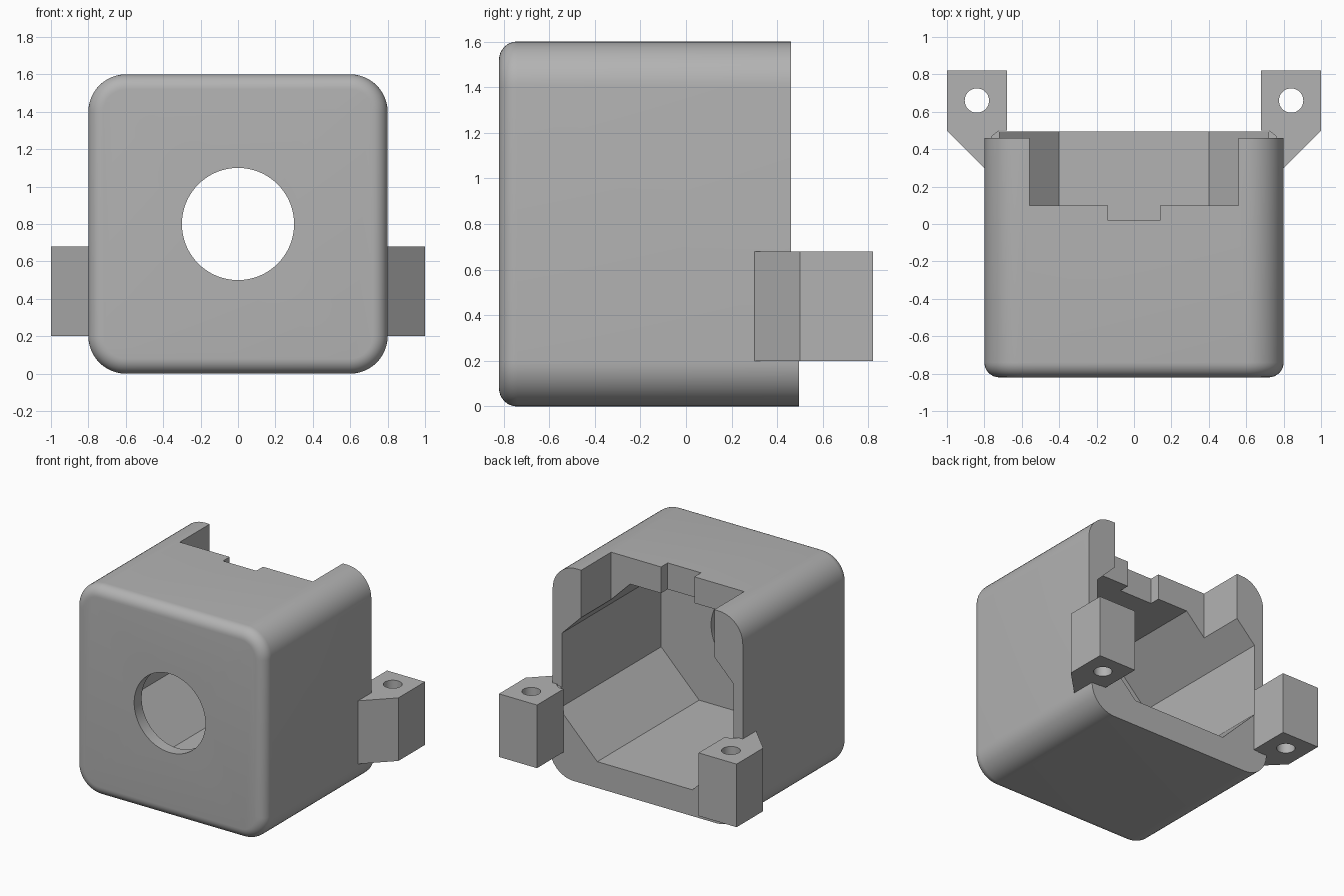
import bpy, bmesh, math
from mathutils import Matrix, Vector

if "Cube" in bpy.data.objects:
    bpy.data.objects.remove(bpy.data.objects["Cube"], do_unlink=True)

GREY = (0.45, 0.45, 0.45, 1)
mat = bpy.data.materials.new("grey plastic")
mat.use_nodes = True
mat.diffuse_color = GREY
mat.node_tree.nodes["Principled BSDF"].inputs["Base Color"].default_value = GREY


def add_object(name, bm):
    bmesh.ops.recalc_face_normals(bm, faces=bm.faces)
    mesh = bpy.data.meshes.new(name)
    bm.to_mesh(mesh)
    bm.free()
    mesh.materials.append(mat)
    ob = bpy.data.objects.new(name, mesh)
    bpy.context.collection.objects.link(ob)
    return ob


def box_mesh(lo, hi):
    lo, hi = Vector(lo), Vector(hi)
    bm = bmesh.new()
    bmesh.ops.create_cube(bm, size=1)
    bmesh.ops.scale(bm, vec=hi - lo, verts=bm.verts)
    bmesh.ops.translate(bm, vec=(lo + hi) / 2, verts=bm.verts)
    return bm


def prism(name, points, direction):
    bm = bmesh.new()
    face = bm.faces.new([bm.verts.new(p) for p in points])
    out = bmesh.ops.extrude_face_region(bm, geom=[face])
    moved = [g for g in out["geom"] if isinstance(g, bmesh.types.BMVert)]
    bmesh.ops.translate(bm, vec=direction, verts=moved)
    return add_object(name, bm)


def cylinder(name, centre, radius, depth, rotation=Matrix()):
    bm = bmesh.new()
    bmesh.ops.create_cone(bm, cap_ends=True, segments=64, radius1=radius, radius2=radius,
                          depth=depth, matrix=Matrix.Translation(centre) @ rotation)
    return add_object(name, bm)


def activate(ob):
    bpy.ops.object.select_all(action="DESELECT")
    ob.select_set(True)
    bpy.context.view_layer.objects.active = ob


def cut(target, cutter):
    cutter.hide_render = True
    mod = target.modifiers.new("cut", "BOOLEAN")
    mod.operation, mod.solver, mod.object = "DIFFERENCE", "EXACT", cutter
    activate(target)
    bpy.ops.object.modifier_apply(modifier=mod.name)
    bpy.data.objects.remove(cutter, do_unlink=True)


# Outer shell: large rounding along the depth, small rounding around the front
FRONT, BACK = -0.82, 0.495
bm = box_mesh((-0.8, FRONT, 0), (0.8, BACK, 1.6))
long_edges = [e for e in bm.edges if abs(e.verts[0].co.y - e.verts[1].co.y) > 1]
bmesh.ops.bevel(bm, geom=long_edges, offset=0.2, segments=12, profile=0.5, affect="EDGES")
front_edges = [e for e in bm.edges if all(abs(v.co.y - FRONT) < 1e-4 for v in e.verts)]
bmesh.ops.bevel(bm, geom=front_edges, offset=0.08, segments=8, profile=0.5, affect="EDGES")
shell = add_object("shell", bm)

# Eight-sided cavity, open at the back
inner = [(0.4, 0.2), (0.72, 0.52), (0.72, 1.08), (0.4, 1.4)]
outline = inner + [(-x, z) for x, z in reversed(inner)]
cut(shell, prism("cavity_cutter", [(x, -0.73, z) for x, z in outline], (0, 2, 0)))

# Stepped notch in the roof, shortened upper walls and the front opening
cut(shell, add_object("roof_cutter", box_mesh((-0.56, 0.1, 1.1), (0.56, 1, 2))))
cut(shell, add_object("roof_step_cutter", box_mesh((-0.14, 0.02, 1.1), (0.14, 0.3, 2))))
cut(shell, add_object("upper_wall_cutter", box_mesh((-1, 0.46, 0.67), (1, 1, 2))))
cut(shell, cylinder("opening_cutter", (0, -0.8, 0.8), 0.3, 0.6,
                    Matrix.Rotation(math.pi / 2, 4, "X")))
parts = [shell]

# Mounting lugs with vertical screw holes
lug_outline = [(1, 0.82), (0.68, 0.82), (0.68, 0.5), (0.72, 0.5),
               (0.76, 0.47), (0.76, 0.3), (0.8, 0.3), (1, 0.5)]
for side, name in ((1, "left_lug"), (-1, "right_lug")):
    lug = prism(name, [(side * x, y, 0.2) for x, y in lug_outline], (0, 0, 0.48))
    cut(lug, cylinder("screw_cutter", (side * 0.84, 0.66, 0.44), 0.065, 1))
    parts.append(lug)

for ob in parts:
    activate(ob)
    bpy.ops.object.shade_smooth_by_angle(angle=math.radians(30))
